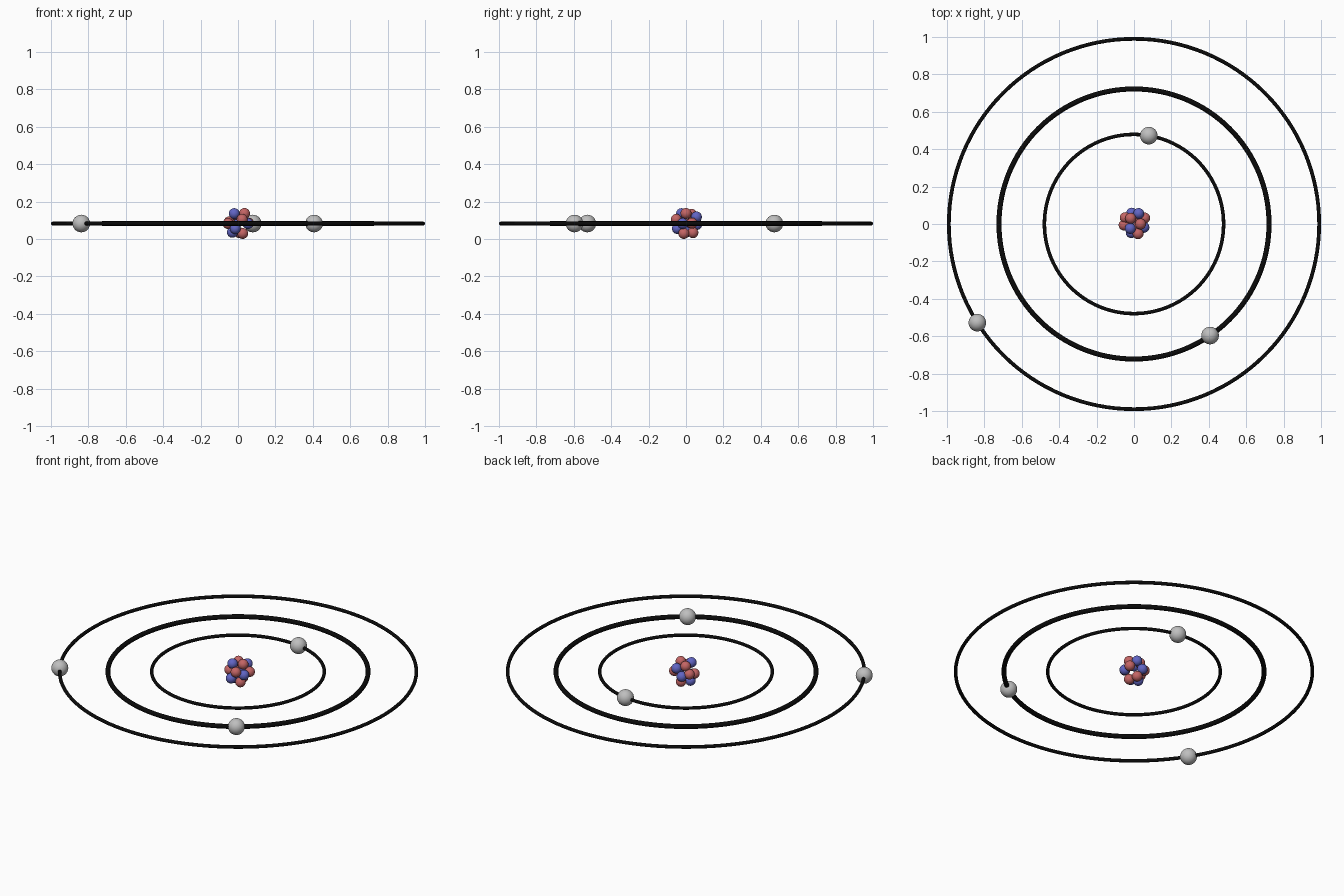
import bpy
import math

if "Cube" in bpy.data.objects:
    bpy.data.objects.remove(bpy.data.objects["Cube"])

Z = 0.083  # height of the orbit plane


def material(name, rgb):
    m = bpy.data.materials.new(name)
    m.diffuse_color = (*rgb, 1.0)
    m.use_nodes = True
    m.node_tree.nodes["Principled BSDF"].inputs["Base Color"].default_value = m.diffuse_color
    return m


BLACK = material("orbit black", (0.003, 0.003, 0.003))
GREY = material("electron grey", (0.52, 0.52, 0.52))
RED = material("proton red", (0.55, 0.13, 0.13))
BLUE = material("neutron blue", (0.12, 0.13, 0.55))


def finish(name, mat):
    ob = bpy.context.object
    ob.name = name
    ob.data.materials.append(mat)
    bpy.ops.object.shade_smooth()


def ball(name, pos, r, mat):
    bpy.ops.mesh.primitive_uv_sphere_add(segments=32, ring_count=16, radius=r, location=pos)
    finish(name, mat)


# Orbits, each with one electron: name, radius, tube radius, electron angle
orbits = [
    ("inner", 0.479, 0.0095, 80.5),
    ("middle", 0.722, 0.0135, -55.7),
    ("outer", 0.990, 0.0100, 212.2),
]
for name, radius, tube, angle in orbits:
    bpy.ops.mesh.primitive_torus_add(major_radius=radius, minor_radius=tube,
                                     major_segments=128, minor_segments=16,
                                     location=(0, 0, Z))
    finish(name + "_orbit", BLACK)
    a = math.radians(angle)
    ball(name + "_electron", (radius * math.cos(a), radius * math.sin(a), Z), 0.047, GREY)

# Nucleus: packed protons and neutrons
protons = [
    (-0.018, 0.030, 0.132), (0.035, 0.000, 0.137), (0.057, 0.032, 0.085),
    (-0.053, -0.006, 0.083), (-0.047, 0.034, 0.092), (0.022, -0.052, 0.105),
    (0.025, -0.012, 0.030), (0.008, 0.037, 0.034),
]
neutrons = [
    (-0.012, 0.058, 0.078), (0.025, 0.056, 0.118), (-0.020, -0.024, 0.136),
    (0.053, -0.018, 0.083), (-0.015, -0.046, 0.056), (-0.030, 0.000, 0.036),
]
for label, group, mat in (("proton", protons, RED), ("neutron", neutrons, BLUE)):
    for i, pos in enumerate(group, 1):
        ball(f"{label}_{i}", pos, 0.029, mat)
